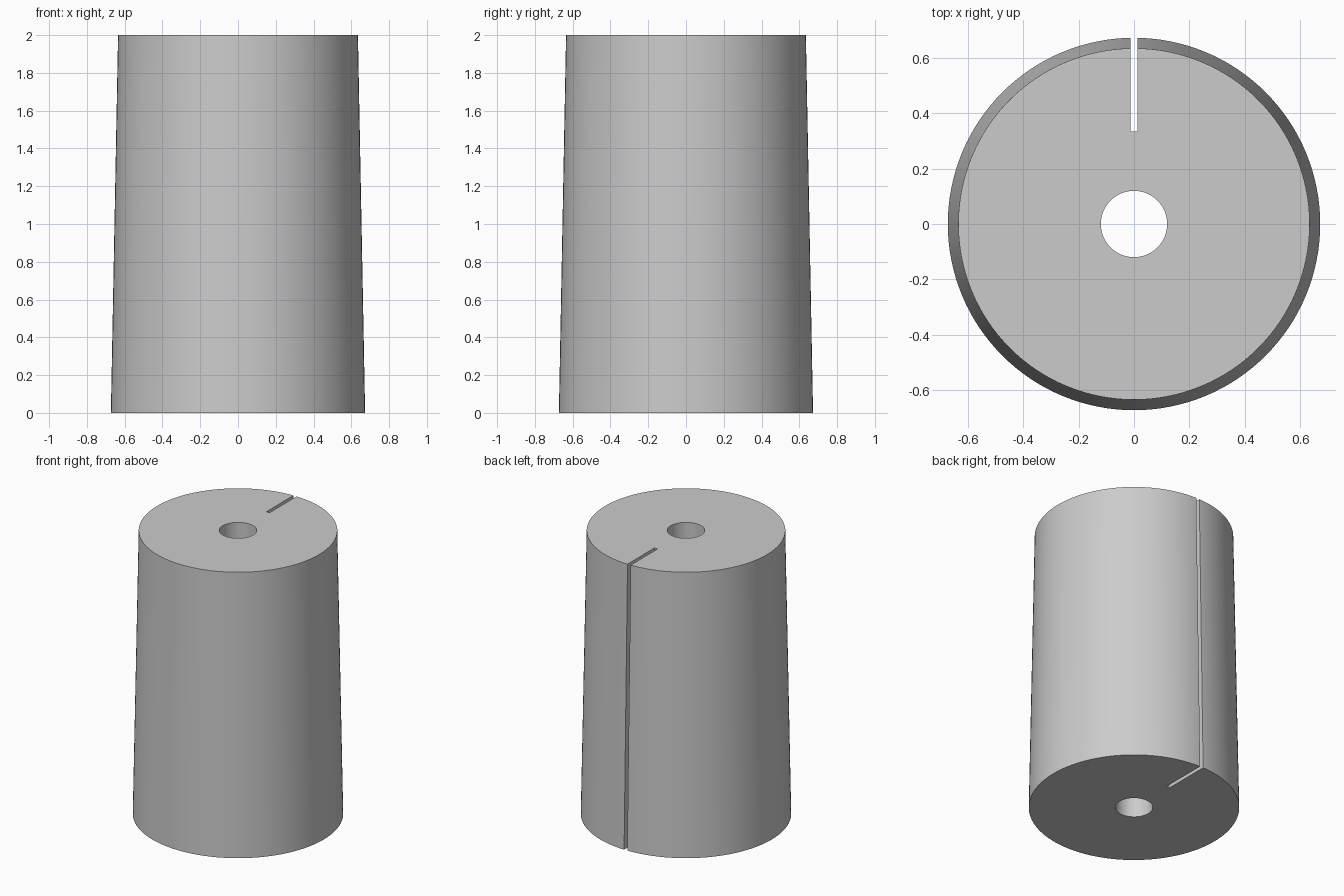
import bpy

if "Cube" in bpy.data.objects:
    bpy.data.objects.remove(bpy.data.objects["Cube"])

grey = bpy.data.materials.new("plain grey")
grey.diffuse_color = (0.6, 0.6, 0.6, 1)
grey.use_nodes = True
grey.node_tree.nodes["Principled BSDF"].inputs["Base Color"].default_value = grey.diffuse_color

# tapered body
bpy.ops.mesh.primitive_cone_add(vertices=128, radius1=0.673, radius2=0.635,
                                depth=2, location=(0, 0, 1))
body = bpy.context.object
body.name = "tapered_body"
body.data.materials.append(grey)

# centre bore cutter
bpy.ops.mesh.primitive_cylinder_add(vertices=64, radius=0.12, depth=3, location=(0, 0, 1))
bore = bpy.context.object
bore.name = "bore_cutter"

# back slot cutter, running the full height
bpy.ops.mesh.primitive_cube_add(size=1, location=(0, 0.335 + 0.25, 1))
slot = bpy.context.object
slot.name = "slot_cutter"
slot.scale = (0.025, 0.5, 3)

# cut the bore and slot, then discard the cutters
bpy.context.view_layer.update()
for cutter in (bore, slot):
    cutter.hide_render = True
    cutter.data.materials.append(grey)
    mod = body.modifiers.new(cutter.name, 'BOOLEAN')
    mod.operation = 'DIFFERENCE'
    mod.solver = 'EXACT'
    mod.object = cutter
    bpy.context.view_layer.objects.active = body
    bpy.ops.object.modifier_apply(modifier=mod.name)
    bpy.data.objects.remove(cutter)

# smooth round walls, sharp rims
bpy.ops.object.select_all(action='DESELECT')
body.select_set(True)
bpy.context.view_layer.objects.active = body
bpy.ops.object.shade_smooth_by_angle()
